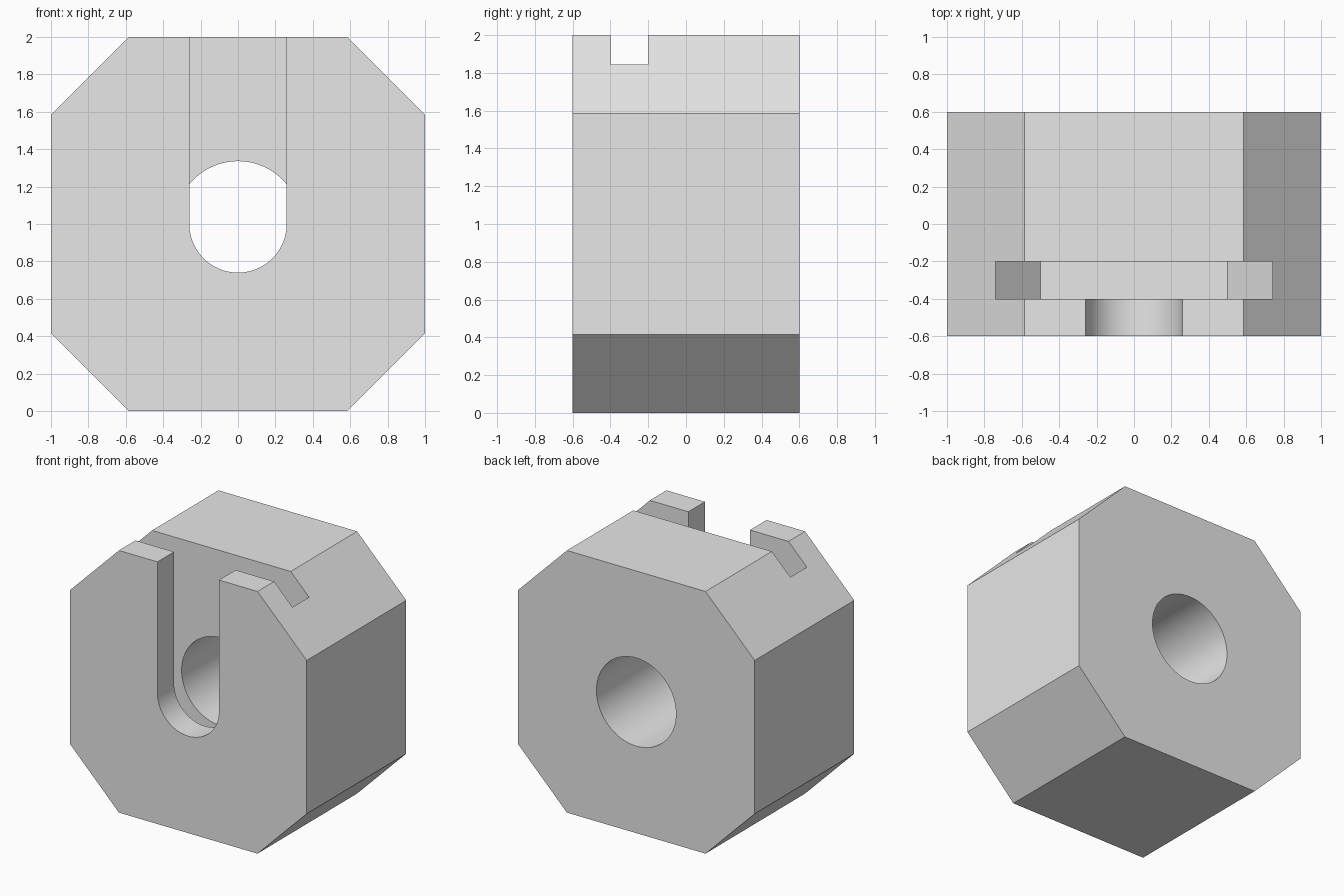
import bpy, bmesh, math

if "Cube" in bpy.data.objects:
    bpy.data.objects.remove(bpy.data.objects["Cube"])


def prism(name, profile, y0, y1):
    """Extrude an (x, z) outline along y from y0 to y1."""
    bm = bmesh.new()
    face = bm.faces.new([bm.verts.new((x, y0, z)) for x, z in profile])
    ext = bmesh.ops.extrude_face_region(bm, geom=[face])
    moved = [v for v in ext["geom"] if isinstance(v, bmesh.types.BMVert)]
    bmesh.ops.translate(bm, verts=moved, vec=(0, y1 - y0, 0))
    bmesh.ops.recalc_face_normals(bm, faces=bm.faces)
    mesh = bpy.data.meshes.new(name)
    bm.to_mesh(mesh)
    bm.free()
    obj = bpy.data.objects.new(name, mesh)
    bpy.context.collection.objects.link(obj)
    return obj


def arc(radius, start, end, steps):
    """Points on an arc around the block centre (0, 1)."""
    angles = [math.radians(start + (end - start) * i / steps) for i in range(steps + 1)]
    return [(radius * math.cos(a), 1 + radius * math.sin(a)) for a in angles]


# Octagonal block
c = 0.585
block = prism("block", [(-c, 0), (c, 0), (1, 1 - c), (1, 1 + c),
                        (c, 2), (-c, 2), (-1, 1 + c), (-1, 1 - c)], -0.6, 0.6)

# Wide inner slot with chamfered bottom, open at the top
w, f = 0.74, 0.50
head_slot = prism("head_slot_cutter", [(-w, 2.2), (-w, 1 - f), (-f, 1 - w),
                                       (f, 1 - w), (w, 1 - f), (w, 2.2)], -0.4, -0.2)

# Narrow front slot with round bottom, open at the top
s = 0.26
neck_slot = prism("neck_slot_cutter",
                  [(-s, 2.2)] + arc(s, 180, 360, 40) + [(s, 2.2)], -0.7, -0.3)

# Round hole through the back
bore = prism("bore_cutter", arc(0.336, 0, 360, 80)[:-1], -0.3, 0.7)

# Cut the slots and the bore
bpy.context.view_layer.objects.active = block
for cutter in (head_slot, neck_slot, bore):
    mod = block.modifiers.new(cutter.name, "BOOLEAN")
    mod.operation = "DIFFERENCE"
    mod.solver = "EXACT"
    mod.object = cutter
    bpy.ops.object.modifier_apply(modifier=mod.name)
    bpy.data.objects.remove(cutter, do_unlink=True)

# Plain grey finish
grey = bpy.data.materials.new("light_grey")
grey.diffuse_color = (0.8, 0.8, 0.8, 1)
grey.use_nodes = True
grey.node_tree.nodes["Principled BSDF"].inputs["Base Color"].default_value = grey.diffuse_color
block.data.materials.clear()
block.data.materials.append(grey)

bpy.ops.object.select_all(action="DESELECT")
block.select_set(True)
bpy.ops.object.shade_smooth_by_angle(angle=math.radians(30))
